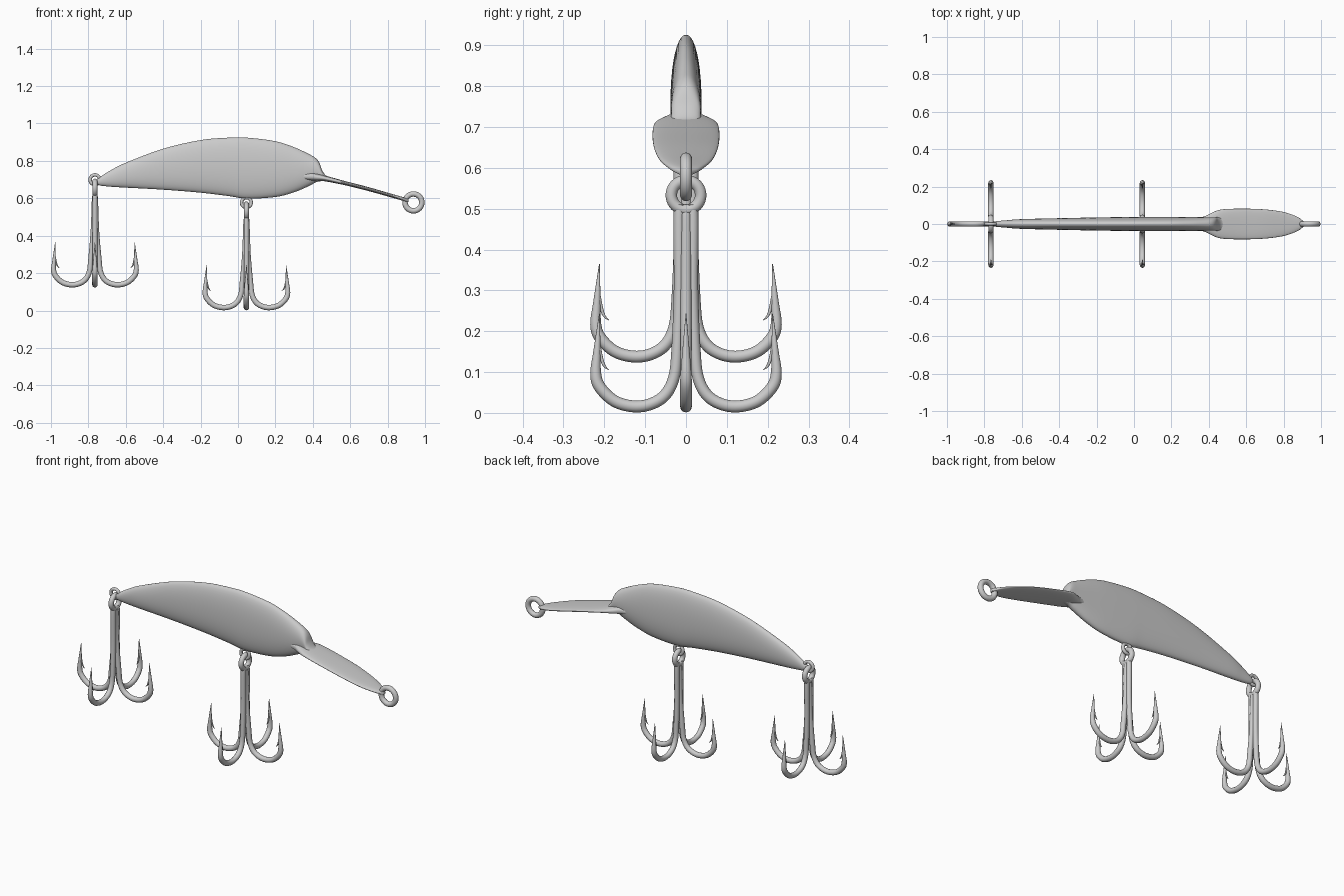
import bpy, bmesh
from math import pi, cos, sin, copysign

if "Cube" in bpy.data.objects:
    bpy.data.objects.remove(bpy.data.objects["Cube"])


def resample(rows, n):
    """Smooth Catmull-Rom resampling of a list of tuples."""
    p = [rows[0]] + list(rows) + [rows[-1]]
    out = []
    for i in range(1, len(p) - 2):
        for k in range(n):
            t = k / n
            out.append(tuple(
                0.5 * (2 * b + (c - a) * t + (2 * a - 5 * b + 4 * c - d) * t * t
                       + (3 * b - a - 3 * c + d) * t ** 3)
                for a, b, c, d in zip(p[i - 1], p[i], p[i + 1], p[i + 2])))
    return out + [tuple(rows[-1])]


def smooth(ob, angle=60):
    bpy.ops.object.select_all(action='DESELECT')
    ob.select_set(True)
    bpy.context.view_layer.objects.active = ob
    bpy.ops.object.shade_smooth_by_angle(angle=angle * pi / 180)


def loft(name, rows, power, sides=40, n=6):
    """Skin oval sections along x; row = (x, top, bottom, half width)."""
    bm = bmesh.new()
    rings = []
    for x, top, bot, w in resample(rows, n):
        ring = []
        for k in range(sides):
            a = 2 * pi * k / sides
            c, s = cos(a), sin(a)
            y = w * copysign(abs(c) ** power, c)
            z = (top + bot) / 2 + (top - bot) / 2 * copysign(abs(s) ** power, s)
            ring.append(bm.verts.new((x, y, z)))
        rings.append(ring)
    for r, q in zip(rings, rings[1:]):
        for k in range(sides):
            j = (k + 1) % sides
            bm.faces.new((r[k], r[j], q[j], q[k]))
    bm.faces.new(rings[0])
    bm.faces.new(rings[-1])
    bmesh.ops.recalc_face_normals(bm, faces=bm.faces)
    me = bpy.data.meshes.new(name)
    bm.to_mesh(me)
    bm.free()
    ob = bpy.data.objects.new(name, me)
    bpy.context.collection.objects.link(ob)
    smooth(ob)


def ring(name, loc, major, minor, rot):
    bpy.ops.mesh.primitive_torus_add(location=loc, rotation=rot, major_radius=major,
                                     minor_radius=minor, major_segments=40, minor_segments=14)
    bpy.context.object.name = name
    smooth(bpy.context.object)


def wires(name, paths, loc):
    """Round tapered wires through (x, y, z, radius) points, as one mesh."""
    cu = bpy.data.curves.new(name, 'CURVE')
    cu.dimensions = '3D'
    cu.bevel_depth = 1
    cu.bevel_resolution = 4
    cu.use_fill_caps = True
    for path in paths:
        sp = cu.splines.new('POLY')
        pts = resample(path, 5)
        sp.points.add(len(pts) - 1)
        for p, (x, y, z, r) in zip(sp.points, pts):
            p.co = (x, y, z, 1)
            p.radius = r
    ob = bpy.data.objects.new(name, cu)
    ob.location = loc
    bpy.context.collection.objects.link(ob)
    bpy.ops.object.select_all(action='DESELECT')
    ob.select_set(True)
    bpy.context.view_layer.objects.active = ob
    bpy.ops.object.convert(target='MESH')
    smooth(bpy.context.object)


# lure body
loft("body", [
    (-0.755, 0.702, 0.676, 0.010), (-0.735, 0.716, 0.668, 0.015), (-0.68, 0.75, 0.662, 0.020),
    (-0.6, 0.79, 0.657, 0.026), (-0.4, 0.865, 0.646, 0.031), (-0.2, 0.911, 0.630, 0.035),
    (-0.05, 0.924, 0.612, 0.037), (0.05, 0.924, 0.598, 0.038), (0.2, 0.905, 0.607, 0.038),
    (0.3, 0.873, 0.632, 0.037), (0.38, 0.836, 0.666, 0.036), (0.415, 0.815, 0.685, 0.036),
    (0.435, 0.79, 0.690, 0.036), (0.45, 0.75, 0.692, 0.036), (0.47, 0.722, 0.694, 0.034),
    (0.50, 0.708, 0.696, 0.03)], 0.95)

# diving lip
loft("diving_lip", [
    (0.33, 0.735, 0.70, 0.030), (0.38, 0.738, 0.695, 0.042), (0.42, 0.732, 0.692, 0.062),
    (0.47, 0.720, 0.690, 0.078), (0.58, 0.690, 0.668, 0.082), (0.70, 0.659, 0.638, 0.078),
    (0.80, 0.630, 0.610, 0.064), (0.87, 0.610, 0.590, 0.040), (0.90, 0.600, 0.581, 0.020),
    (0.912, 0.596, 0.579, 0.010)], 0.8)

# line ring at the lip end
ring("line_ring", (0.938, 0, 0.578), 0.045, 0.0145, (pi / 2, 0, 0))

# hook profile: (distance out, height, radius)
bend = [(0.022, 0.15, 0.014), (0.030, 0.085, 0.014), (0.052, 0.043, 0.0145),
        (0.088, 0.021, 0.0145), (0.13, 0.016, 0.0145), (0.175, 0.029, 0.0145),
        (0.21, 0.062, 0.0145), (0.221, 0.095, 0.0135), (0.218, 0.15, 0.009),
        (0.212, 0.243, 0.0008)]
barb = [(0.213, 0.165, 0.004), (0.206, 0.13, 0.004), (0.199, 0.114, 0.003), (0.189, 0.105, 0.0006)]

# hooks with their eyes and hangers
for label, hx, dz in (("belly", 0.045, 0.0), ("tail", -0.765, 0.122)):
    ring(label + "_hanger", (hx, 0, 0.577 + dz), 0.026, 0.009, (pi / 2, 0, 0))
    ring(label + "_hook_eye", (hx, 0, 0.533 + dz), 0.036, 0.014, (0, pi / 2, 0))
    paths = []
    for k in range(4):
        c, s = ((1, 0), (0, 1), (-1, 0), (0, -1))[k]
        top = 0.016 if s else 0.002
        shank = [(top, 0.51 if s else 0.49, 0.013), (top + 0.001, 0.46, 0.014),
                 ((top + 0.016) / 2, 0.3, 0.014)]
        for prof in (shank + bend, barb):
            paths.append([(d * c, d * s, z, r) for d, z, r in prof])
    wires(label + "_hook", paths, (hx, 0, dz))
